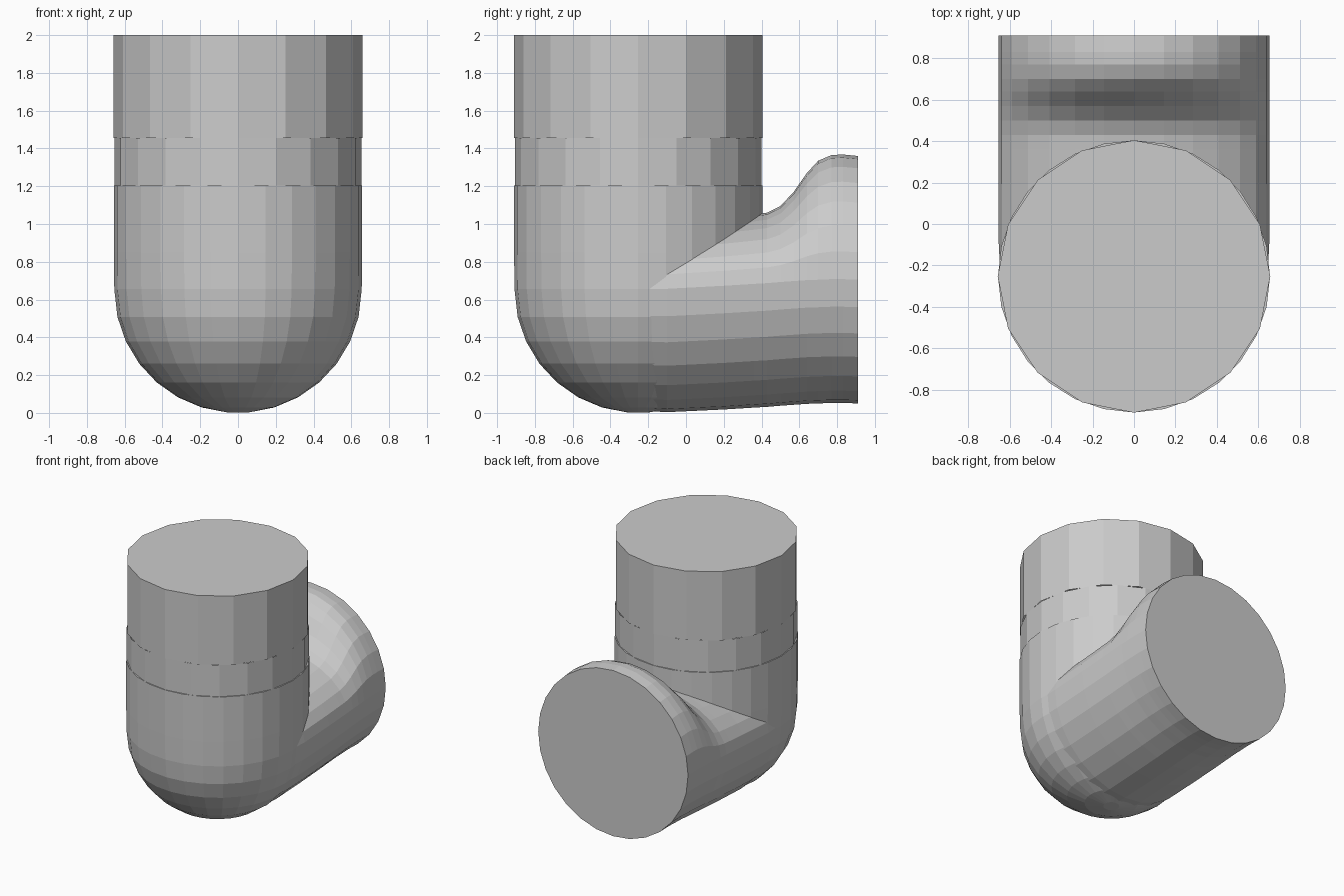
import bpy, bmesh, math

if "Cube" in bpy.data.objects:
    bpy.data.objects.remove(bpy.data.objects["Cube"])

grey = bpy.data.materials.new("plain grey")
grey.diffuse_color = (0.6, 0.6, 0.6, 1)
grey.use_nodes = True
grey.node_tree.nodes["Principled BSDF"].inputs["Base Color"].default_value = grey.diffuse_color
R, CY = 0.655, -0.253          # pipe radius, y of the upright axis


def loft(name, rings, cap_start=True, cap_end=True):
    """Skin a list of equal-length point rings."""
    bm = bmesh.new()
    loops = [[bm.verts.new(p) for p in ring] for ring in rings]
    n = len(loops[0])
    for a, b in zip(loops, loops[1:]):
        for i in range(n):
            j = (i + 1) % n
            bm.faces.new((a[i], a[j], b[j], b[i]))
    if cap_start:
        bm.faces.new(loops[0][::-1])
    if cap_end:
        bm.faces.new(loops[-1])
    bmesh.ops.recalc_face_normals(bm, faces=bm.faces)
    mesh = bpy.data.meshes.new(name)
    bm.to_mesh(mesh)
    bm.free()
    mesh.materials.append(grey)
    obj = bpy.data.objects.new(name, mesh)
    bpy.context.collection.objects.link(obj)
    return obj


def upright_ring(r, z, n, turn=0.0):
    return [(r * math.sin(2 * math.pi * (i + turn) / n),
             CY - r * math.cos(2 * math.pi * (i + turn) / n), z) for i in range(n)]


def outlet_ring(y, bottom, top, half, n=28):
    """Circle whose upper half is squashed to reach the given top."""
    mid = bottom + half
    ring = []
    for i in range(n):
        a = 2 * math.pi * i / n
        s = math.sin(a)
        ring.append((half * math.cos(a), y, mid + s * (top - mid if s > 0 else half)))
    return ring


# Upper socket and the thin joint collar below it
loft("upper_socket", [upright_ring(R + 0.003, 1.455, 16), upright_ring(R + 0.003, 2.0, 16)],
     cap_start=False)
loft("joint_collar", [upright_ring(R - 0.002, 1.205, 20), upright_ring(R - 0.002, 1.455, 20)],
     cap_start=False, cap_end=False)

# Upright half of the elbow with a round bottom
rings = [upright_ring(R * math.sin(math.radians(a)), R - R * math.cos(math.radians(a)), 28)
         for a in (5, 17, 29, 41, 53, 65, 77, 90)]
rings += [upright_ring(R + 0.002, z, 28) for z in (0.85, 1.05, 1.205)]
elbow = loft("elbow_body", rings)

# Horizontal outlet with a pinched saddle on top
sections = [(-0.25, 0.012, 0.98, 0.645), (-0.1, 0.004, 1.0, 0.653), (0.2, 0.018, 1.03, 0.655),
            (0.36, 0.028, 1.05, R), (0.43, 0.032, 1.06, R), (0.5, 0.038, 1.095, R),
            (0.57, 0.043, 1.17, R), (0.64, 0.048, 1.27, R), (0.7, 0.05, 1.335, R),
            (0.77, 0.053, 1.365, R), (0.83, 0.053, 1.368, R), (0.91, 0.05, 1.36, R)]
outlet = loft("outlet_pipe", [outlet_ring(*s) for s in sections])

# Merge the outlet into the elbow
mod = elbow.modifiers.new("join", 'BOOLEAN')
mod.operation = 'UNION'
mod.solver = 'EXACT'
mod.object = outlet
bpy.context.view_layer.objects.active = elbow
bpy.ops.object.modifier_apply(modifier=mod.name)
bpy.data.objects.remove(outlet)
